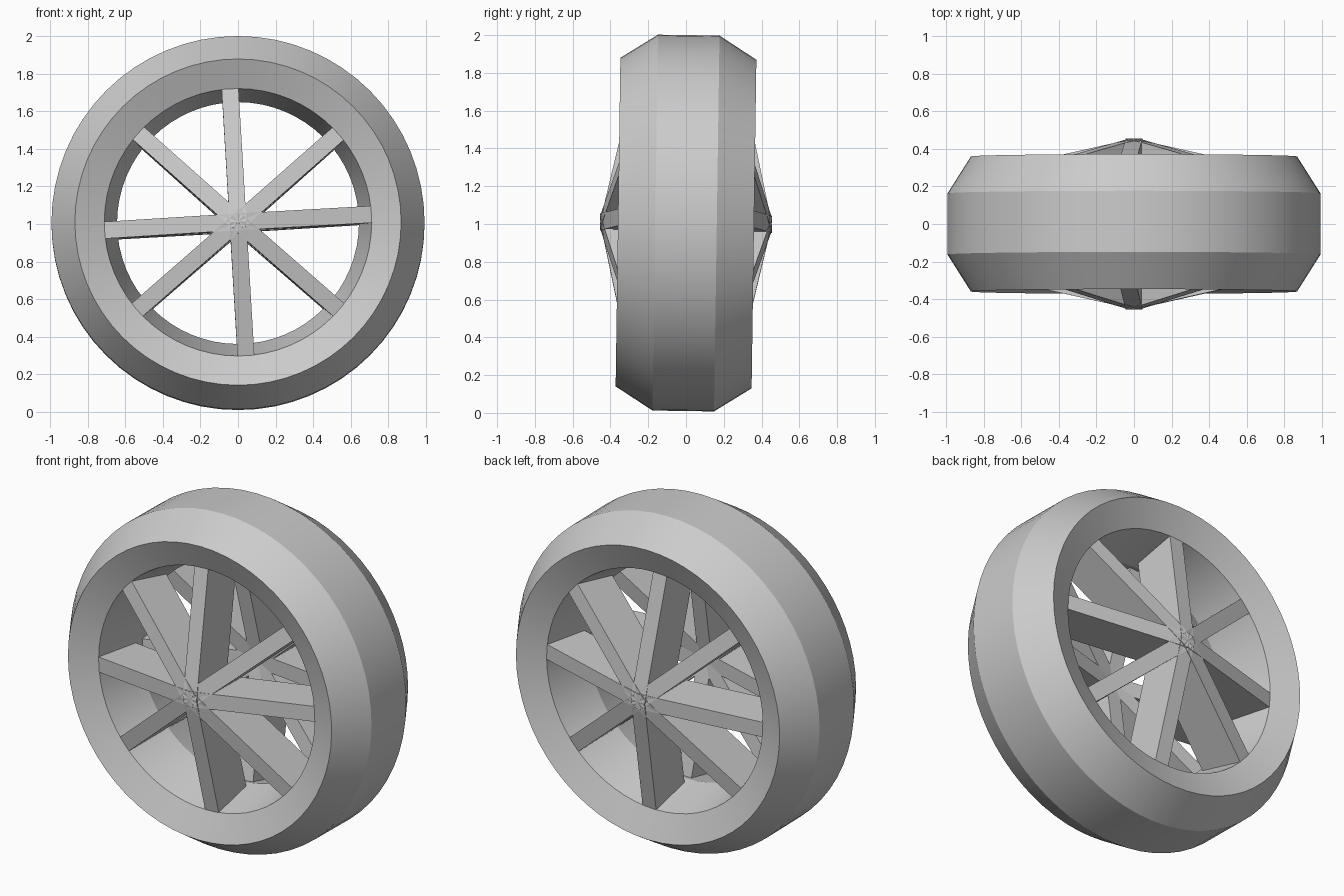
import bpy, bmesh
from math import radians, cos, sin, pi, hypot
from mathutils import Vector, Matrix

if "Cube" in bpy.data.objects:
    bpy.data.objects.remove(bpy.data.objects["Cube"])

CENTRE = Matrix.Translation((0, 0, 1.005)) @ Matrix.Rotation(-0.0145, 4, 'X')
SEGMENTS = 64
HUB_Y, RIM_Y, RIM_R = 0.455, 0.295, 0.713


def finish(name, bm):
    bmesh.ops.recalc_face_normals(bm, faces=bm.faces[:])
    mesh = bpy.data.meshes.new(name)
    bm.to_mesh(mesh)
    bm.free()
    obj = bpy.data.objects.new(name, mesh)
    bpy.context.collection.objects.link(obj)
    obj.matrix_world = CENTRE
    return obj


# Wheel ring: closed (radius, y) profile turned around the axle
half = [(0.995, 0.163), (0.87, 0.36), (RIM_R, RIM_Y)]
profile = half + [(0.645, 0.0)] + [(r, -y) for r, y in reversed(half)]
bm = bmesh.new()
rings = []
for i in range(SEGMENTS):
    a = 2 * pi * i / SEGMENTS
    rings.append([bm.verts.new((r * cos(a), y, r * sin(a))) for r, y in profile])
n = len(profile)
for i in range(SEGMENTS):
    p, q = rings[i], rings[(i + 1) % SEGMENTS]
    for j in range(n):
        k = (j + 1) % n
        bm.faces.new((p[j], p[k], q[k], q[j]))
ring = finish("wheel_ring", bm)
bpy.context.view_layer.objects.active = ring
ring.select_set(True)
bpy.ops.object.shade_smooth_by_angle(angle=radians(12))
ring.select_set(False)


# Spokes: deep tilted bars running from the raised hub down to the rim
def add_spoke(bm, angle, side, width=0.09, depth=0.27):
    radial = Vector((cos(angle), 0, sin(angle)))
    across = Vector((-sin(angle), 0, cos(angle))) * width / 2
    length = hypot(RIM_R, HUB_Y - RIM_Y)
    inward = Vector((0, -side, 0)) * (RIM_R / length) - radial * ((HUB_Y - RIM_Y) / length)
    start = Vector((0, side * HUB_Y, 0))
    end = radial * RIM_R + Vector((0, side * RIM_Y, 0))
    verts = [[bm.verts.new(p + across * s + inward * depth * d)
              for s, d in ((-1, 0), (1, 0), (1, 1), (-1, 1))] for p in (start, end)]
    a, b = verts
    bm.faces.new(a)
    bm.faces.new(b[::-1])
    for i in range(4):
        j = (i + 1) % 4
        bm.faces.new((a[i], b[i], b[j], a[j]))


for name, side in (("front_spokes", -1), ("back_spokes", 1)):
    bm = bmesh.new()
    for deg in (3.4, 41.5, 93.4, 138.2, 183.4, 221, 273.4, 319):
        add_spoke(bm, radians(deg), side)
    finish(name, bm)
